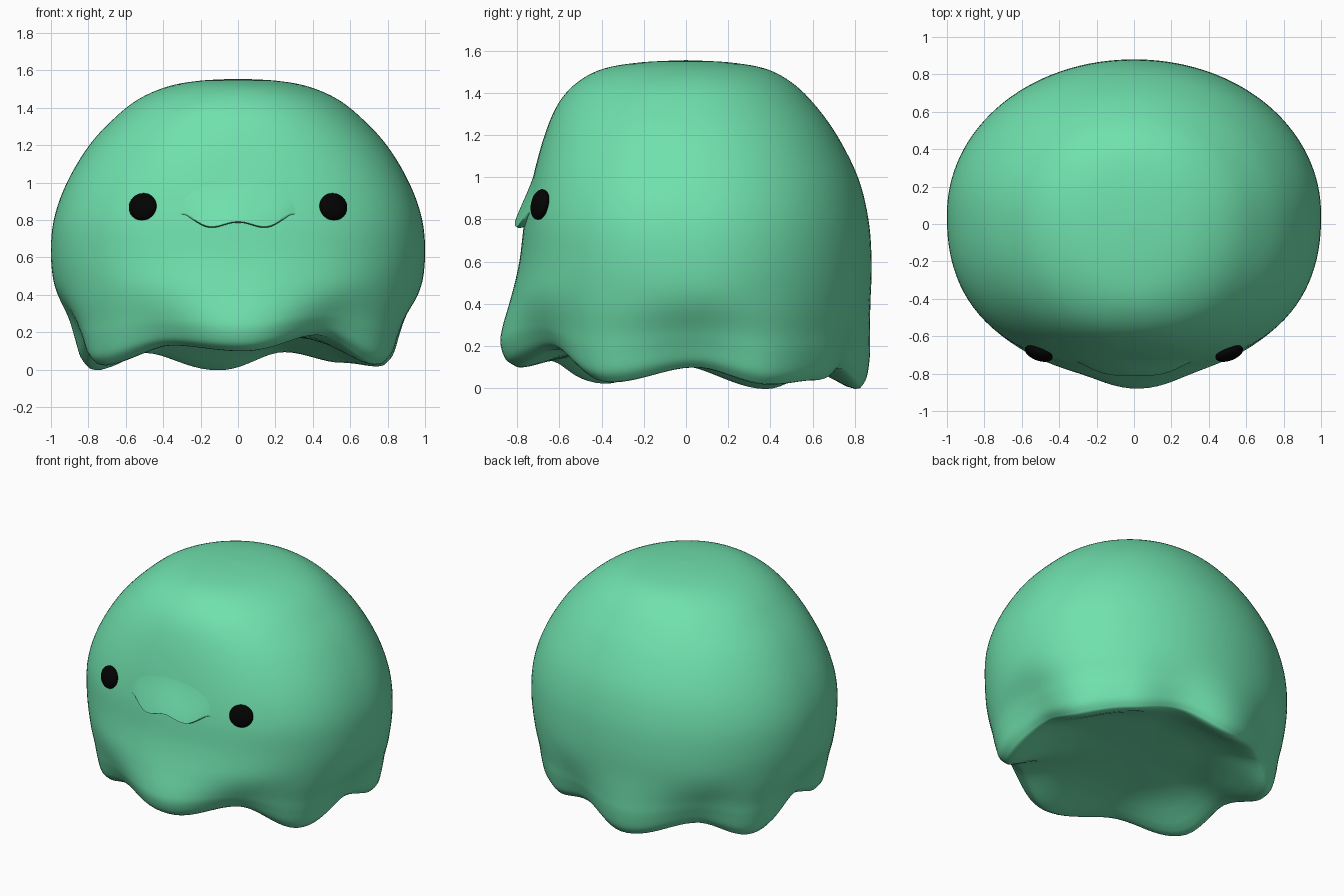
import bpy, bmesh, math
from mathutils import Vector

cube = bpy.data.objects.get("Cube")
if cube:
    bpy.data.objects.remove(cube, do_unlink=True)


def material(name, color):
    m = bpy.data.materials.new(name)
    m.use_nodes = True
    m.diffuse_color = color
    m.node_tree.nodes["Principled BSDF"].inputs["Base Color"].default_value = color
    return m


mint = material("mint green", (0.16, 0.75, 0.42, 1))
black = material("black", (0.001, 0.001, 0.001, 1))

# Body profile: height, half width, front depth, back depth, front squareness
PROFILE = [
    (0.0, .85, .80, .83, 2.0), (.05, .89, .855, .86, 2.0), (.15, .915, .88, .875, 2.0),
    (.25, .935, .87, .875, 2.05), (.4, .975, .835, .875, 2.15), (.6, 1.0, .79, .88, 2.3),
    (.8, .985, .765, .865, 2.4), (1.0, .915, .725, .815, 2.4), (1.2, .795, .67, .715, 2.3),
    (1.35, .655, .605, .605, 2.2), (1.45, .525, .515, .50, 2.1), (1.515, .37, .39, .375, 2.0),
    (1.545, .2, .21, .2, 2.0), (1.555, 0, 0, 0, 2.0)]
# Hem: angle in degrees, height, lobe (1) or pinch (0)
HEM = [(-88, .10, 1), (-57, .185, 0), (-29, .03, 1), (0, .10, 0), (27, .02, 1),
       (48, .04, .75), (71, .095, 0), (97, .0, 1), (130, .09, 0), (154, .0, 1),
       (187, .11, 0), (211, .025, 1), (243, .13, 0), (272, .10, 1)]
BACK_POWER = 2.03
SHIFT = .05  # the widest line lies a little behind the centre


def profile(t):
    """Smooth curve through the profile; t runs over the point index."""
    i = min(int(t), len(PROFILE) - 2)
    u = t - i
    p0, p1 = PROFILE[max(i - 1, 0)], PROFILE[i]
    p2, p3 = PROFILE[i + 1], PROFILE[min(i + 2, len(PROFILE) - 1)]
    return [b + u * ((c - a) / 2 + u * (a - 2.5 * b + 2 * c - d / 2
            + u * (1.5 * (b - c) + (d - a) / 2)))
            for a, b, c, d in zip(p0, p1, p2, p3)]


def hem(angle):
    for (a, h, w), (b, k, v) in zip(HEM, HEM[1:]):
        if a <= angle <= b:
            s = (1 - math.cos(math.pi * (angle - a) / (b - a))) / 2
            return h + (k - h) * s, w + (v - w) * s


def body_point(t, angle):
    z, a, f, b, n = profile(t)
    mid = SHIFT * a
    c, s = math.cos(math.radians(angle)), math.sin(math.radians(angle))
    n, d = (n, f + mid) if s < 0 else (BACK_POWER, b - mid)
    r = (abs(c) ** n + abs(s) ** n) ** (-1 / n)
    height, lobe = hem(angle)
    low = max(0, 1 - z / .5)
    r *= 1 - .08 * (1 - lobe) * low * low * (3 - 2 * low)
    z += height * low ** 1.3
    return Vector((a * c * r, mid + d * s * r, z))


def face_surface(x, z):
    """Point on the plain upper front at a given x and z."""
    lo, hi = 0.0, len(PROFILE) - 1.0
    for _ in range(30):
        mid = (lo + hi) / 2
        lo, hi = (mid, hi) if profile(mid)[0] < z else (lo, mid)
    _, a, f, _, n = profile(lo)
    mid = SHIFT * a
    return Vector((x, mid - (f + mid) * (1 - abs(x / a) ** n) ** (1 / n), z))


def finish(name, bm, mat, sharp=60):
    bmesh.ops.recalc_face_normals(bm, faces=bm.faces)
    me = bpy.data.meshes.new(name)
    bm.to_mesh(me)
    bm.free()
    ob = bpy.data.objects.new(name, me)
    bpy.context.collection.objects.link(ob)
    me.materials.append(mat)
    bpy.ops.object.select_all(action='DESELECT')
    ob.select_set(True)
    bpy.context.view_layer.objects.active = ob
    bpy.ops.object.shade_smooth_by_angle(angle=math.radians(sharp))


def bridge(bm, rows, closed):
    for r0, r1 in zip(rows, rows[1:]):
        n = len(r0)
        for i in range(n if closed else n - 1):
            j = (i + 1) % n
            bm.faces.new((r0[i], r0[j], r1[j], r1[i]))


# Body: hollow underside, wavy skirt and domed top
bm = bmesh.new()
SEG, STEPS, CEILING = 120, 5, .18
angles = [-88 + 360 * i / SEG for i in range(SEG)]
rows = []
for shrink, rise in ((.45, .96), (.62, .82), (.76, .52), (.86, .22), (.93, .04), (.975, -.02)):
    row = []
    for a in angles:
        p = body_point(0, a)
        row.append(bm.verts.new((p.x * shrink, p.y * shrink, p.z + (CEILING - p.z) * rise)))
    rows.append(row)
for k in range((len(PROFILE) - 1) * STEPS):
    rows.append([bm.verts.new(body_point(k / STEPS, a)) for a in angles])
bridge(bm, rows, True)
for row, z in ((rows[0], CEILING), (rows[-1], PROFILE[-1][0])):
    centre = bm.verts.new((0, 0, z))
    for i in range(SEG):
        bm.faces.new((row[i], row[(i + 1) % SEG], centre))
finish("body", bm, mint, 80)

# Upper lip: soft swelling that ends in a wavy overhanging edge
bm = bmesh.new()
HALF, COLS, DOWN = .33, 44, 16
rows = []
for i in range(COLS + 1):
    x = HALF * (2 * i / COLS - 1)
    q, w = abs(x) / HALF, min(1, abs(x) / .28)
    edge = .778 - .013 * math.cos(2 * math.pi * (w - .5) / .95) + .2 * max(0, w - .55) ** 2
    bulge = .044 * (1 - q ** 3) ** 2
    top = 1.03 - .08 * q * q
    row = []
    for k in range(DOWN + 1):
        s = k / DOWN
        p = face_surface(x, top + (edge - top) * s)
        out = bulge * s * s * (2 - s) - .001 * (1 - s) - .003 * q ** 6
        row.append(bm.verts.new((p.x, p.y - out, p.z)))
    # Underside of the lip runs back into the face
    p = face_surface(x, edge)
    row.append(bm.verts.new((x, p.y - bulge + .012, edge - .006)))
    row.append(bm.verts.new((x, p.y + .03, edge + .004)))
    rows.append(row)
bridge(bm, rows, False)
finish("upper_lip", bm, mint, 70)

# Eyes: flattened beads lying on the face
for side, name in ((1, "left_eye"), (-1, "right_eye")):
    x, z, e = .505 * side, .868, .01
    centre = face_surface(x, z)
    across = face_surface(x + e, z) - face_surface(x - e, z)
    up = face_surface(x, z + e) - face_surface(x, z - e)
    normal = across.cross(up).normalized()
    turn = normal.to_track_quat('Z', 'Y').to_matrix().to_4x4()
    bm = bmesh.new()
    bmesh.ops.create_uvsphere(bm, u_segments=32, v_segments=16, radius=1)
    bmesh.ops.scale(bm, vec=(.078, .074, .036), verts=bm.verts)
    bmesh.ops.transform(bm, matrix=turn, verts=bm.verts)
    bmesh.ops.translate(bm, vec=centre + normal * .014, verts=bm.verts)
    finish(name, bm, black)
